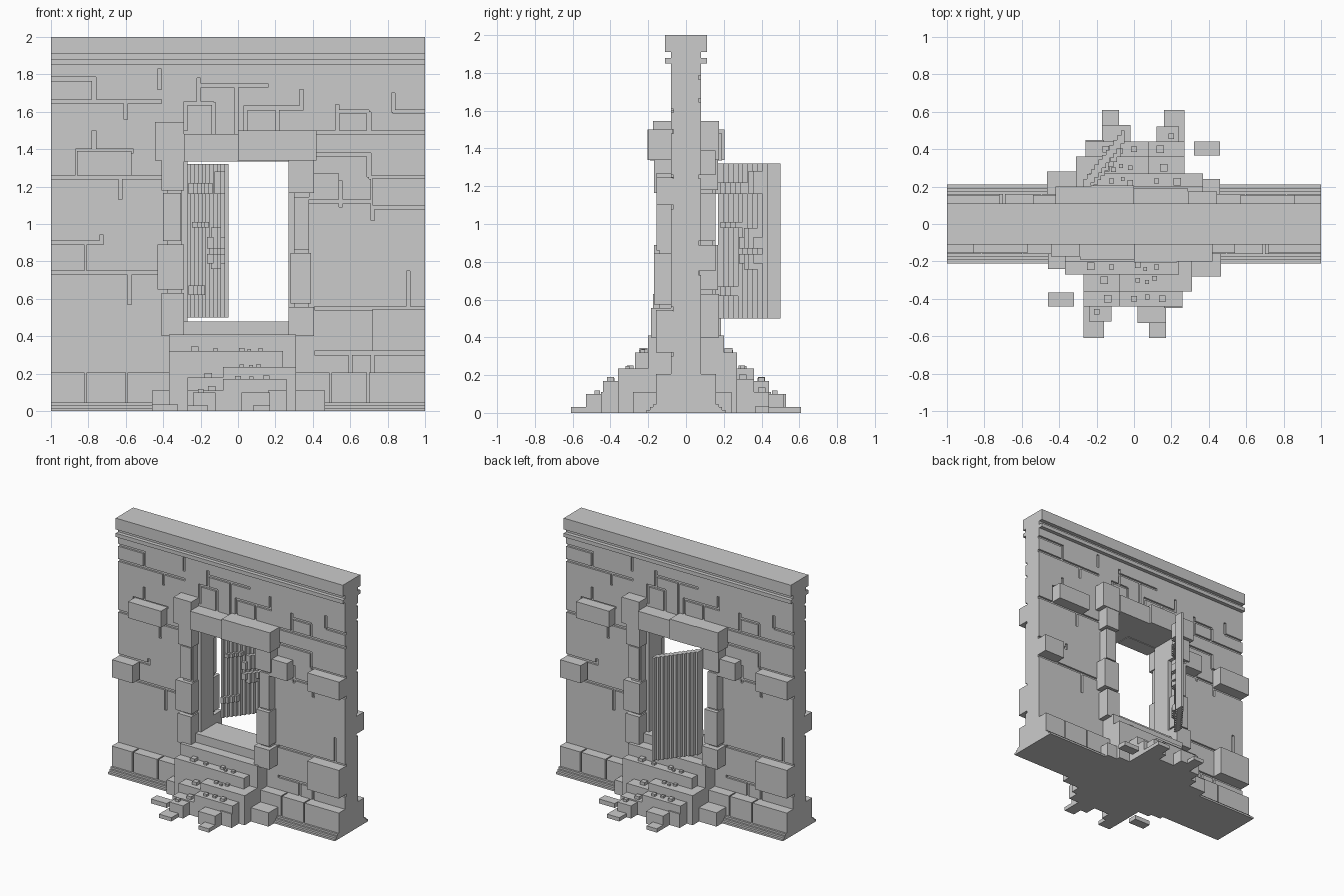
import bpy, bmesh, math

def boxes(name, items):
    """One object made of boxes given as (x0, x1, y0, y1, z0, z1)."""
    bm = bmesh.new()
    for x0, x1, y0, y1, z0, z1 in items:
        r = bmesh.ops.create_cube(bm, size=1)
        for v in r["verts"]:
            v.co = ((x0 + x1) / 2 + v.co.x * (x1 - x0),
                    (y0 + y1) / 2 + v.co.y * (y1 - y0),
                    (z0 + z1) / 2 + v.co.z * (z1 - z0))
    me = bpy.data.meshes.new(name)
    bm.to_mesh(me)
    bm.free()
    ob = bpy.data.objects.new(name, me)
    bpy.context.collection.objects.link(ob)
    return ob

def both_sides(name, items):
    """Front object plus the same thing turned half a turn for the back."""
    boxes("front_" + name, items)
    back = bpy.data.objects.new("back_" + name, bpy.data.objects["front_" + name].data)
    back.rotation_euler.z = math.pi
    bpy.context.collection.objects.link(back)

W = 0.08  # half thickness of the wall

# mortar grooves: horizontal (x0, x1, z) and vertical (x, z0, z1)
horizontal = [
    (-1.1, -.76, 1.775), (-1.1, -.41, 1.655), (-.87, -.56, 1.39), (-1.1, -.41, 1.25),
    (-1.1, -.72, .9), (-1.1, -.42, .74), (-.22, .16, 1.74), (-.29, -.13, 1.645),
    (.03, .35, 1.62), (.54, .70, 1.6), (.41, 1.1, 1.49), (.83, 1.1, 1.6),
    (.42, .71, 1.37), (.70, 1.1, 1.25), (.38, .71, 1.12), (.71, 1.1, 1.09),
    (.41, 1.1, .55), (.41, 1.1, .31)]
vertical = [
    (-.77, 1.65, 1.78), (-.6, 1.56, 1.65), (-.42, 1.72, 1.83), (-.77, 1.39, 1.5),
    (-.86, 1.25, 1.39), (-.63, 1.13, 1.25), (-.73, .9, .94), (-.82, .75, .9),
    (-.58, .57, .74), (-.01, 1.48, 1.74), (-.21, 1.64, 1.78), (-.28, 1.5, 1.65),
    (-.13, 1.48, 1.65), (.34, 1.62, 1.72), (.04, 1.5, 1.62), (.21, 1.5, 1.62),
    (.53, 1.49, 1.64), (.70, 1.49, 1.6), (.83, 1.6, 1.7), (.70, 1.25, 1.37),
    (.55, 1.09, 1.23), (.72, 1.02, 1.25), (.91, .55, .75), (.72, .2, .31), (.6, .2, .31)]
g, d = .01, .015
cuts = [(a, b, -W - .05, -W + d, z - g, z + g) for a, b, z in horizontal]
cuts += [(x - g, x + g, -W - .05, -W + d + .001, a, b) for x, a, b in vertical]
cuts += [(-b, -a, -y1, -y0, z0, z1) for a, b, y0, y1, z0, z1 in cuts]
cuts.append((-.27, .27, -.3, .3, .48, 1.34))

# wall with doorway and grooves cut out
wall = boxes("wall", [(-1, 1, -W, W, 0, 1.95)])
cutter = boxes("wall_cutter", cuts)
cutter.hide_render = True
mod = wall.modifiers.new("cut", "BOOLEAN")
mod.object, mod.operation, mod.solver = cutter, "DIFFERENCE", "EXACT"
mod.use_self = True
bpy.context.view_layer.objects.active = wall
bpy.ops.object.modifier_apply(modifier="cut")
bpy.data.objects.remove(cutter)

# coping on top and the thin string course below it
boxes("coping", [(-1, 1, -.11, .11, 1.91, 2.0)])
boxes("string_course", [(-1, 1, -.11, .11, 1.85, 1.88)])

# door surround: jamb and lintel stones
both_sides("jamb_stones", [
    (-.41, -.29, -.17, -.07, 1.18, 1.34), (-.40, -.305, -.155, -.07, .91, 1.165),
    (-.43, -.29, -.17, -.07, .65, .89), (-.41, -.29, -.175, -.07, .40, .63),
    (.27, .405, -.17, -.07, 1.165, 1.34), (.30, .38, -.155, -.07, .86, 1.145),
    (.28, .39, -.17, -.07, .575, .845), (.27, .405, -.185, -.07, .40, .555)])
both_sides("jamb_joints", [
    (s * .34 - .04, s * .34 + .04, -.14, -.07, .42, 1.34) for s in (-1, 1)])
both_sides("lintel_stones", [
    (-.445, -.29, -.175, -.07, 1.34, 1.545), (-.29, 0, -.19, -.07, 1.335, 1.48),
    (0, .23, -.205, -.07, 1.34, 1.5), (.23, .42, -.2, -.07, 1.34, 1.5)])

# bricks standing proud of the wall
both_sides("proud_bricks", [
    (-.86, -.57, -.155, -.07, 1.26, 1.39), (-1, -.82, -.155, -.07, .75, .89),
    (.38, .54, -.155, -.07, 1.13, 1.27), (.72, 1, -.155, -.07, 1.10, 1.245),
    (.72, 1, -.16, -.07, .32, .545)])

# plinth course and stepped skirting
both_sides("plinth_stones", [
    (a, b, -.16, -.07, .03, .205) for a, b in
    ((-1, -.82), (-.81, -.60), (-.59, -.37), (.27, .49), (.50, .69), (.70, 1))])
both_sides("skirting", [(-1, 1, -.21, 0, 0, .015), (-1, 1, -.19, 0, .015, .03),
                        (-1, 1, -.175, 0, .03, .045)])

# worn steps leading to the doorway
both_sides("steps", [
    (-.37, .31, -.20, -.07, 0, .41), (-.37, .24, -.27, -.07, 0, .32),
    (.22, .465, -.28, -.07, 0, .11), (-.08, .31, -.36, -.07, 0, .235),
    (-.27, .0, -.36, -.07, 0, .18), (-.08, .26, -.44, -.07, 0, .17),
    (-.27, .0, -.44, -.07, 0, .11), (-.24, -.12, -.52, -.43, 0, .10),
    (-.27, -.16, -.61, -.43, 0, .03), (.02, .17, -.53, -.43, 0, .10),
    (.08, .17, -.61, -.43, 0, .03), (.16, .26, -.45, -.35, 0, .11),
    (-.46, -.32, -.44, -.365, 0, .035), (-.46, -.30, -.24, -.07, 0, .11)])
boxes("threshold", [(-.30, .30, -.12, .12, .38, .48)])

# loose rubble: (x, y, step height, size)
stones = [(-.23, -.225, .32, .04), (-.12, -.23, .32, .025), (.02, -.22, .32, .03),
          (.06, -.24, .32, .02), (.12, -.23, .32, .025), (.02, -.30, .235, .025),
          (.07, -.31, .235, .02), (.11, -.29, .235, .025), (-.16, -.30, .18, .04),
          (.0, -.40, .17, .03), (.07, -.39, .17, .025), (.15, -.40, .17, .035),
          (-.14, -.40, .11, .04), (-.2, -.47, .10, .03)]
both_sides("rubble", [(x - s / 2, x + s / 2, y - s / 2, y + s / 2, z - .01, z + s * .6)
                      for x, y, z, s in stones])

# half-open door made of stepped vertical planks, with its straps and handle
n, px, py = 11, .02, .026
boxes("door_planks", [
    (-.27 + px * i, -.25 + px * i, .17 + py * i, .24 + py * i, .5, 1.32) for i in range(n)])
def on_door(i, j, z0, z1, out=.014):
    return [(-.265 + px * k, -.25 + px * k + out, .17 + py * k - out, .2 + py * k, z0, z1)
            for k in range(i, j)]
boxes("door_straps", on_door(0, 6, 1.16, 1.22) + on_door(0, 4, .62, .67) + on_door(1, 5, .98, 1.01))
boxes("door_handle", on_door(5, 9, .87, .93, .02) + on_door(6, 8, .93, .98, .02)
      + on_door(5, 9, .79, .84, .02) + on_door(6, 8, .76, .79, .02)
      + on_door(7, 9, 1.16, 1.28, .02))
